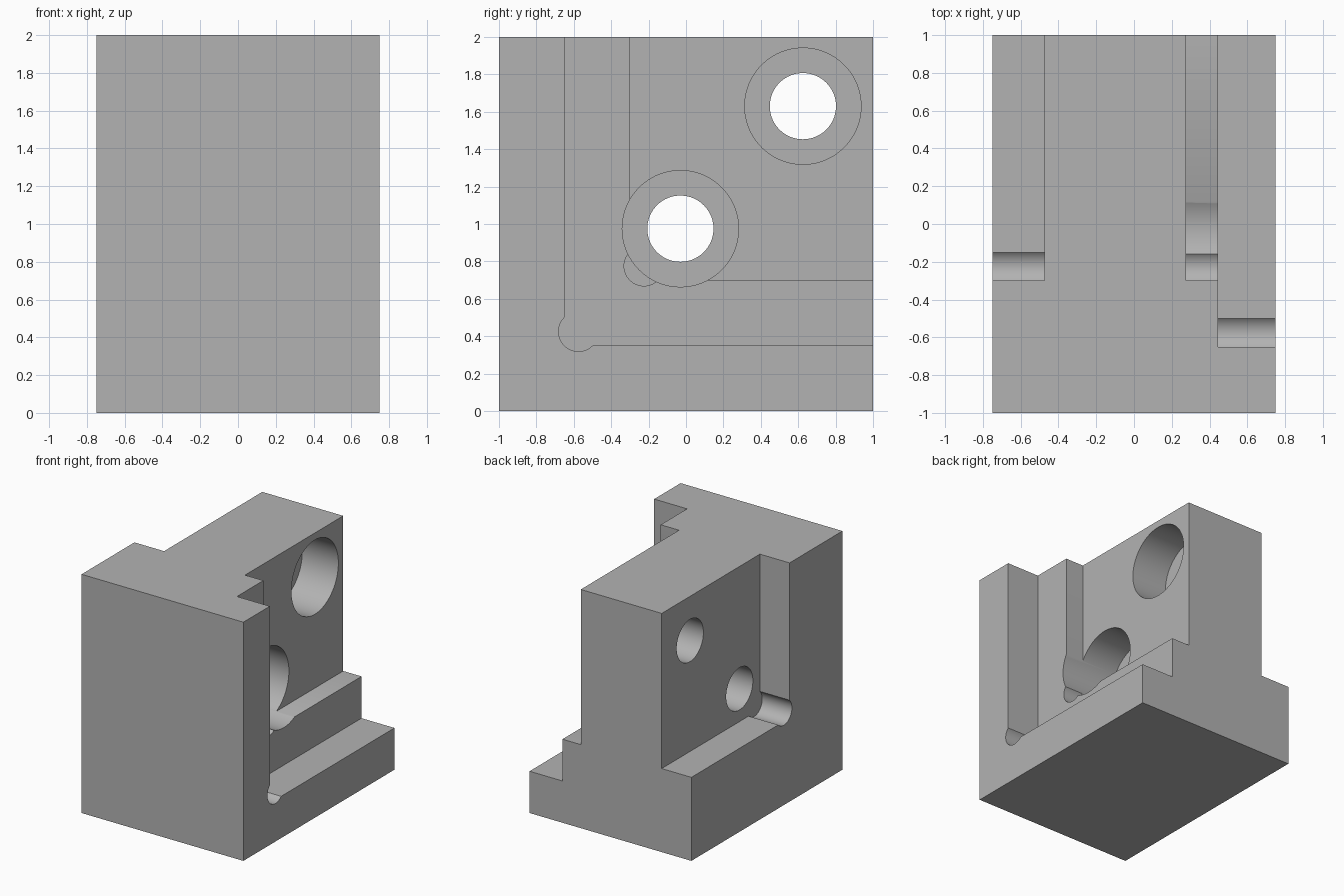
import bpy, bmesh, math

if "Cube" in bpy.data.objects:
    bpy.data.objects.remove(bpy.data.objects["Cube"])

grey = bpy.data.materials.new("machined_grey")
grey.use_nodes = True
GREY = (0.45, 0.45, 0.45, 1)
grey.diffuse_color = GREY
grey.node_tree.nodes["Principled BSDF"].inputs["Base Color"].default_value = GREY


def prism(name, profile, x0, x1):
    """Extrude a (y, z) outline along x."""
    bm = bmesh.new()
    face = bm.faces.new([bm.verts.new((x0, y, z)) for y, z in profile])
    ext = bmesh.ops.extrude_face_region(bm, geom=[face])
    moved = [v for v in ext["geom"] if isinstance(v, bmesh.types.BMVert)]
    bmesh.ops.translate(bm, verts=moved, vec=(x1 - x0, 0, 0))
    bmesh.ops.recalc_face_normals(bm, faces=bm.faces)
    mesh = bpy.data.meshes.new(name)
    bm.to_mesh(mesh)
    bm.free()
    mesh.materials.append(grey)
    obj = bpy.data.objects.new(name, mesh)
    bpy.context.collection.objects.link(obj)
    return obj


def arc(y, z, r, start, end, n):
    angles = [math.radians(start + (end - start) * i / n) for i in range(n + 1)]
    return [(y + r * math.cos(a), z + r * math.sin(a)) for a in angles]


def recess(y, z):
    """L-shaped recess outline with a round relief in its inner corner."""
    c = 0.075
    relief = arc(y + c, z + c, c * math.sqrt(2), 135, 315, 32)
    return [(y, 3)] + relief + [(2, z), (2, 3)]


def circle(y, z, r):
    return arc(y, z, r, 0, 360, 96)[:-1]


# Solid block
block = prism("fixture_block", [(-1, 0), (1, 0), (1, 2), (-1, 2)], -0.75, 0.75)

# Stepped recesses on the left, single recess on the right
cutters = [
    prism("outer_step_cutter", recess(-0.65, 0.35), 0.445, 1),
    prism("inner_step_cutter", recess(-0.30, 0.70), 0.275, 0.9),
    prism("right_recess_cutter", recess(-0.30, 0.70), -1, -0.475),
]

# Counterbored through holes
for y, z in ((0.625, 1.63), (-0.03, 0.975)):
    cutters.append(prism("counterbore_cutter", circle(y, z, 0.311), -0.06, 0.8))
    cutters.append(prism("through_hole_cutter", circle(y, z, 0.177), -1.1, 1.1))

bpy.ops.object.select_all(action="DESELECT")
bpy.context.view_layer.objects.active = block
block.select_set(True)
for cutter in cutters:
    cutter.hide_render = True
    mod = block.modifiers.new(cutter.name, "BOOLEAN")
    mod.operation = "DIFFERENCE"
    mod.solver = "EXACT"
    mod.object = cutter
    bpy.ops.object.modifier_apply(modifier=mod.name)
    bpy.data.objects.remove(cutter)

bpy.ops.object.shade_smooth_by_angle(angle=math.radians(30))
